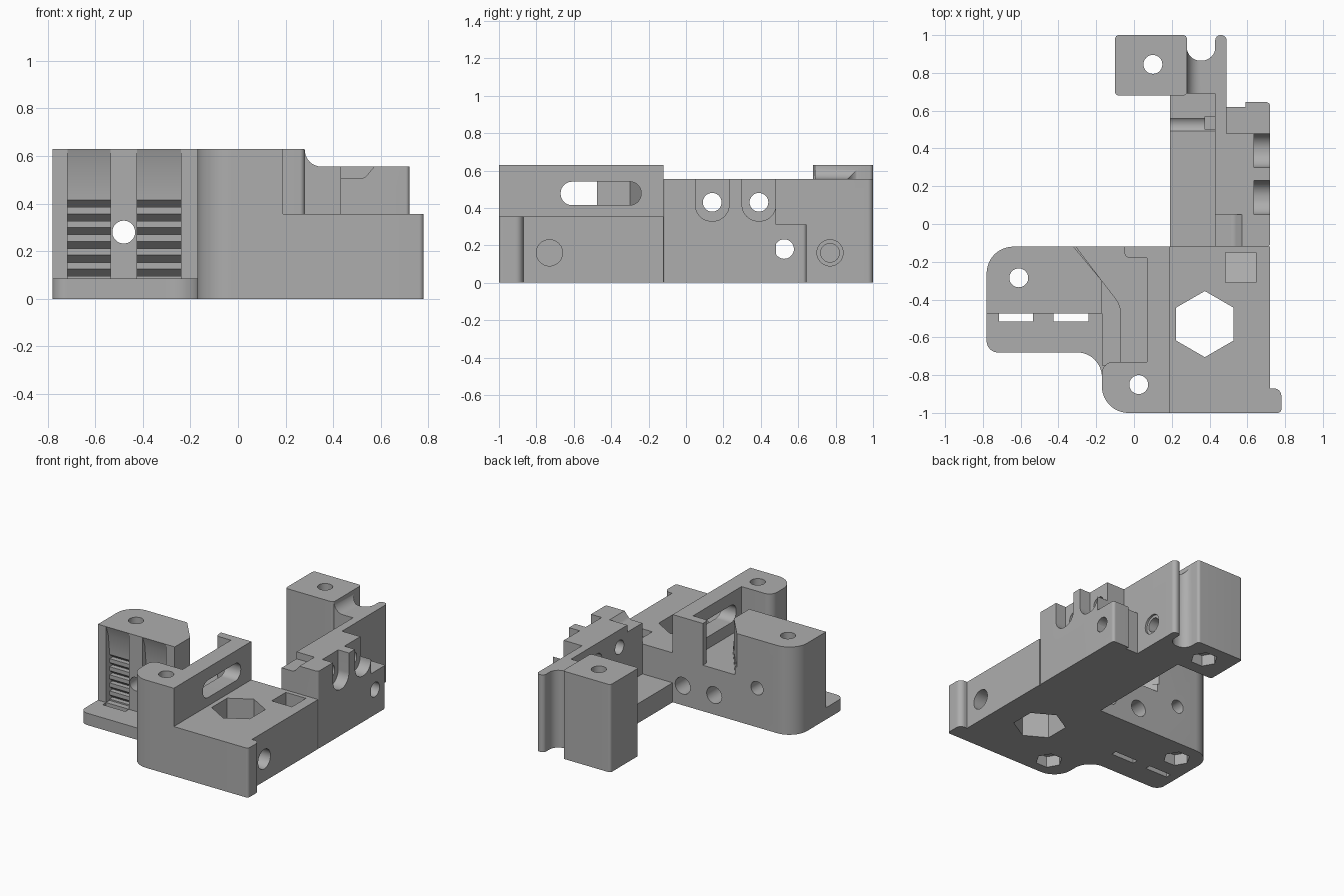
import bpy, bmesh, math
from mathutils import Vector

if "Cube" in bpy.data.objects:
    bpy.data.objects.remove(bpy.data.objects["Cube"], do_unlink=True)

grey = bpy.data.materials.new("plain_grey")
grey.use_nodes = True
COLOUR = (0.42, 0.42, 0.42, 1)
grey.diffuse_color = COLOUR
grey.node_tree.nodes["Principled BSDF"].inputs["Base Color"].default_value = COLOUR
parts = []


def rounded(points, steps=10):
    """Outline in which a third value on a point is its fillet radius."""
    out = []
    for i, p in enumerate(points):
        c = Vector(p[:2])
        if len(p) < 3:
            out.append(c)
            continue
        a = (Vector(points[i - 1][:2]) - c).normalized()
        b = (Vector(points[(i + 1) % len(points)][:2]) - c).normalized()
        half = a.angle(b) / 2
        centre = c + (a + b).normalized() * p[2] / math.sin(half)
        start = c + a * p[2] / math.tan(half) - centre
        end = c + b * p[2] / math.tan(half) - centre
        for k in range(steps + 1):
            v = start.lerp(end, k / steps).normalized() * p[2]
            out.append(centre + v)
    return out


def rect(u0, u1, v0, v1, r=0):
    corners = [(u0, v0), (u1, v0), (u1, v1), (u0, v1)]
    return [(*c, r) if r else c for c in corners]


def circle(u, v, r, n=40, turn=0.0):
    return [(u + r * math.cos(turn + math.tau * k / n),
             v + r * math.sin(turn + math.tau * k / n)) for k in range(n)]


def prism(name, outline, axis, lo, hi):
    """Extrude an outline along an axis; x uses (y,z), y uses (x,z), z uses (x,y)."""
    place = {"x": lambda u, v, w: (w, u, v), "y": lambda u, v, w: (u, w, v),
             "z": lambda u, v, w: (u, v, w)}[axis]
    pts = rounded(outline)
    bm = bmesh.new()
    rings = [[bm.verts.new(place(u, v, w)) for u, v in pts] for w in (lo, hi)]
    bm.faces.new(rings[0])
    bm.faces.new(rings[1])
    for i in range(len(pts)):
        bm.faces.new((rings[0][i - 1], rings[0][i], rings[1][i], rings[1][i - 1]))
    bmesh.ops.recalc_face_normals(bm, faces=bm.faces)
    mesh = bpy.data.meshes.new(name)
    bm.to_mesh(mesh)
    bm.free()
    mesh.materials.append(grey)
    obj = bpy.data.objects.new(name, mesh)
    bpy.context.collection.objects.link(obj)
    return obj


def part(name, outline, axis, lo, hi, cuts=()):
    obj = prism(name, outline, axis, lo, hi)
    bpy.context.view_layer.objects.active = obj
    for cut in cuts:
        cutter = prism("cutter", *cut)
        cutter.hide_render = True
        mod = obj.modifiers.new("cut", "BOOLEAN")
        mod.operation, mod.solver, mod.object = "DIFFERENCE", "EXACT", cutter
        bpy.ops.object.modifier_apply(modifier=mod.name)
        bpy.data.objects.remove(cutter, do_unlink=True)
    parts.append(obj)
    return obj


def bolt(x, y):
    """Vertical screw hole with a hexagonal nut trap underneath."""
    return [(circle(x, y, 0.05), "z", -1, 1), (circle(x, y, 0.09, 6), "z", -1, 0.08)]


TOP, DECK, WALL = 0.63, 0.355, 0.555

# Main plate with hexagonal window, sloped pocket and side hole
part("main_plate",
     [(0.19, -1), (0.78, -1, 0.02), (0.78, -0.87, 0.04), (0.72, -0.87),
      (0.72, -0.12), (0.19, -0.12)], "z", 0, DECK,
     [(circle(0.375, -0.53, 0.175, 6, math.pi / 2), "z", -1, 1),
      ([(-0.31, 0.4), (-0.31, 0.3), (-0.15, 0.16), (-0.15, 0.4)], "x", 0.485, 0.645),
      (circle(-0.73, 0.16, 0.07), "x", 0.56, 1)])

# Front column
part("front_column",
     [(-0.17, -1, 0.14), (0.19, -1), (0.19, -0.73), (-0.17, -0.73, 0.06)],
     "z", 0, TOP, bolt(0.025, -0.85))

# Upright wall with a long slot and a return at its back end
back_holes = [(circle(x, 0.14, 0.06), "y", -0.3, 0) for x in (0.11, -0.14)]
part("slotted_wall",
     [(0.07, -0.73), (0.19, -0.73), (0.19, -0.12), (-0.05, -0.12),
      (-0.05, -0.18, 0.03), (0.07, -0.18)], "z", 0, TOP,
     [(rect(-0.67, -0.24, 0.415, 0.54, 0.06), "x", -0.1, 0.5)] + back_holes)

# Block between the wall and the tower, with a curved trough
part("middle_block",
     [(-0.17, -0.75), (0.07, -0.75), (0.07, -0.12), (-0.32, -0.12), (-0.17, -0.3)],
     "z", 0, 0.39,
     [([(-0.07, -0.73), (0.1, -0.73), (0.1, -0.05), (-0.36, -0.05),
        (-0.17, -0.3), (-0.07, -0.43, 0.12)], "z", 0.33, 1)] + back_holes)

# Belt clamp tower with two toothed grooves
grooves = [(-0.715, -0.535), (-0.425, -0.24)]
tower_cuts = bolt(-0.61, -0.285) + [(circle(-0.48, 0.28, 0.048), "y", -1, 0)]
for x0, x1 in grooves:
    tower_cuts.append(([(-0.5, TOP), (-0.475, TOP), (-0.45, 0.56), (-0.435, 0.42),
                        (-0.435, 0.085), (-0.5, 0.085)], "x", x0, x1))
    for k in range(6):
        z = 0.095 + k * 0.058
        tower_cuts.append(([(-0.45, z), (-0.4, z), (-0.435, z + 0.03),
                            (-0.45, z + 0.03)], "x", x0, x1))
part("clamp_tower",
     [(-0.78, -0.475), (-0.17, -0.475), (-0.17, -0.3), (-0.32, -0.12),
      (-0.78, -0.12, 0.14)], "z", 0, TOP, tower_cuts)

# Low ledge in front of the tower
part("tower_ledge",
     [(-0.78, -0.475), (-0.78, -0.68, 0.06), (-0.17, -0.68, 0.13), (-0.17, -0.82),
      (-0.1, -0.82), (-0.1, -0.475)], "z", 0, 0.085,
     [(rect(x0, x1, -0.515, -0.47), "z", -1, 1) for x0, x1 in grooves])

# Arm floor with a nut slot
cross_hole = (circle(0.525, 0.18, 0.052), "x", 0, 1)
part("arm_floor", rect(0.19, 0.43, -0.12, 0.69), "z", 0, 0.14,
     [(rect(0.375, 0.44, 0.5, 0.57), "z", 0.05, 1), cross_hole])

# Arm side wall with two U-shaped recesses and a stepped front corner
wall_cuts = [([(0.38, 0.6), (0.38, 0.505), (0.53, 0.505, 0.04), (0.61, 0.6)],
              "y", -0.2, 0.05)]
for y in (0.14, 0.39):
    wall_cuts += [
        ([(y - 0.09, 0.6), (y - 0.09, 0.33, 0.085), (y + 0.09, 0.33, 0.085),
          (y + 0.09, 0.6)], "x", 0.635, 1),
        (circle(y, 0.43, 0.05), "x", 0, 1)]
part("arm_wall", [(0.43, -0.12), (0.72, -0.12, 0.015), (0.72, 0.48), (0.43, 0.48)],
     "z", 0, WALL, wall_cuts)

# Lug at the end of the arm wall
part("arm_lug", [(0.49, 0.48), (0.72, 0.48), (0.72, 0.645, 0.02), (0.59, 0.645),
                 (0.59, 0.62), (0.49, 0.62)], "z", 0, 0.31, [cross_hole])

# Rear fin, saddle and block
side_hole = (circle(0.77, 0.16, 0.05), "x", 0.3, 1)
part("rear_fin", [(0.43, 0.48), (0.49, 0.48), (0.49, 1, 0.028), (0.43, 1, 0.028)],
     "z", 0, WALL, [cross_hole, side_hole, (circle(0.77, 0.16, 0.07), "x", 0.475, 1)])
part("rear_saddle", [(0.28, 0), (0.43, 0), (0.43, WALL), (0.285, WALL, 0.07),
                     (0.28, TOP)], "y", 0.69, 1,
     [([(0.28, 1.1), (0.28, 0.865, 0.07), (0.43, 0.865, 0.07), (0.43, 1.1)],
       "z", -1, 1), side_hole])
part("rear_block", [(-0.1, 0.68, 0.02), (0.28, 0.68, 0.02), (0.28, 1, 0.02),
                    (-0.1, 1, 0.02)], "z", 0, TOP, bolt(0.1, 0.845))

# Smooth the rounded faces only
bpy.ops.object.select_all(action="DESELECT")
for obj in parts:
    obj.select_set(True)
bpy.context.view_layer.objects.active = parts[0]
bpy.ops.object.shade_smooth_by_angle(angle=math.radians(25))
